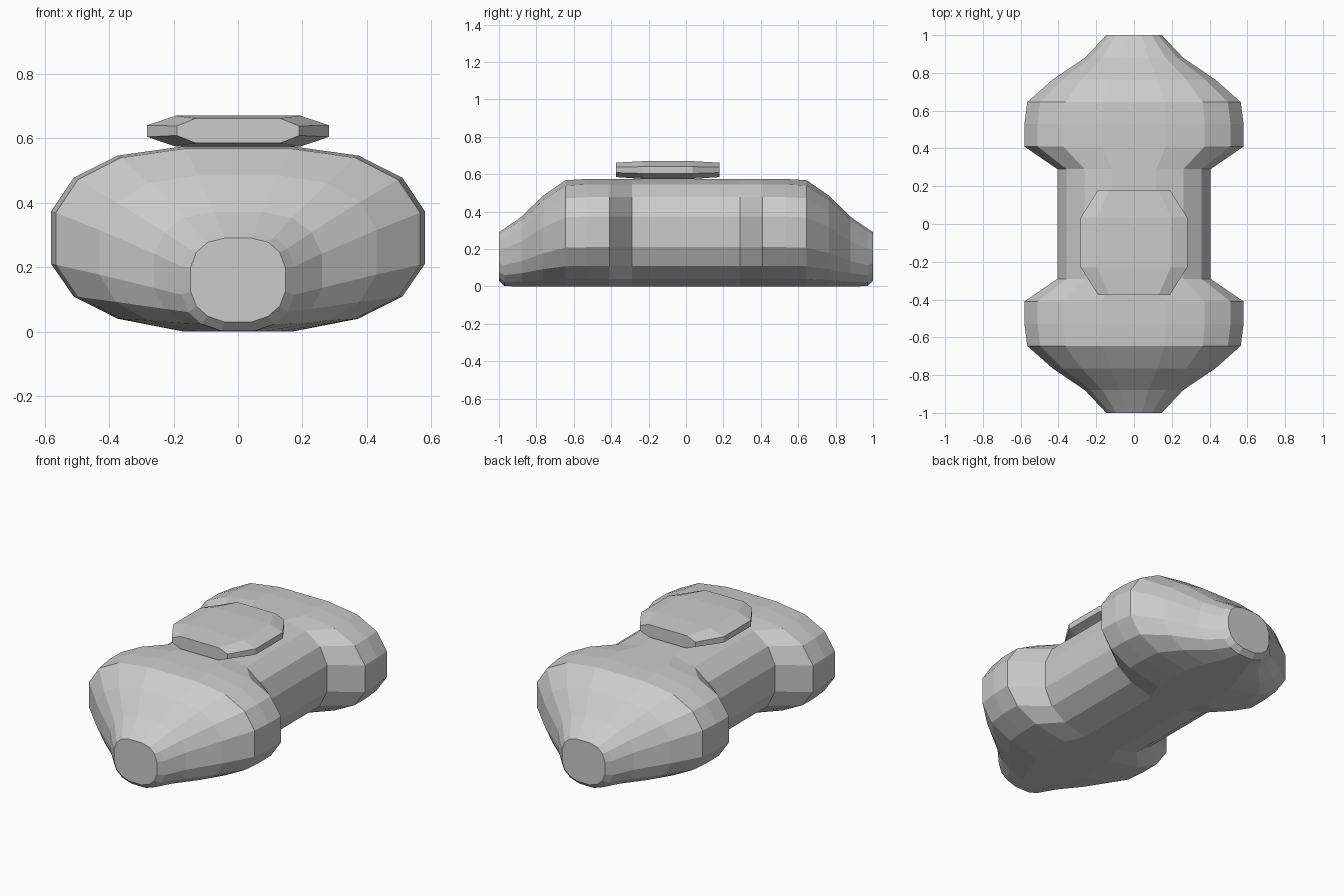
import bpy, bmesh

if "Cube" in bpy.data.objects:
    bpy.data.objects.remove(bpy.data.objects["Cube"])


def loft(name, half, sections):
    """Skin rings along y. half: bottom-to-top right-hand profile (0..1);
    sections: (y, half width, z low, z high)."""
    bm = bmesh.new()
    loop = half + [(-u, v) for u, v in reversed(half)]
    rings = [[bm.verts.new((u * w, y, lo + v * (hi - lo))) for u, v in loop]
             for y, w, lo, hi in sections]
    n = len(loop)
    for a, b in zip(rings, rings[1:]):
        for i in range(n):
            j = (i + 1) % n
            bm.faces.new((a[i], a[j], b[j], b[i]))
    bm.faces.new(rings[0])
    bm.faces.new(rings[-1])
    bmesh.ops.recalc_face_normals(bm, faces=bm.faces)
    mesh = bpy.data.meshes.new(name)
    bm.to_mesh(mesh)
    bm.free()
    obj = bpy.data.objects.new(name, mesh)
    bpy.context.collection.objects.link(obj)
    return obj


# Body: pinched waist between two bulging ends with tapered noses
oval = [(.29, 0), (.645, .07), (.88, .19), (1, .365),
        (1, .65), (.88, .83), (.645, .95), (.29, 1)]
front = [(-1, .147, .03, .29), (-.97, .175, .002, .31), (-.88, .26, 0, .372),
         (-.765, .43, 0, .485), (-.645, .565, 0, .568), (-.53, .58, 0, .575),
         (-.41, .58, 0, .575), (-.29, .405, 0, .575)]
back = [(-y, w, lo, hi) for y, w, lo, hi in reversed(front)]
loft("body", oval, front + back)

# Flat bevelled cap floating on the waist
octagon = [(.69, 0), (1, .31), (1, .69), (.69, 1)]
loft("top_cap", octagon, [(-.375, .19, .585, .662), (-.23, .282, .575, .67),
                          (.035, .282, .575, .67), (.18, .19, .585, .662)])
